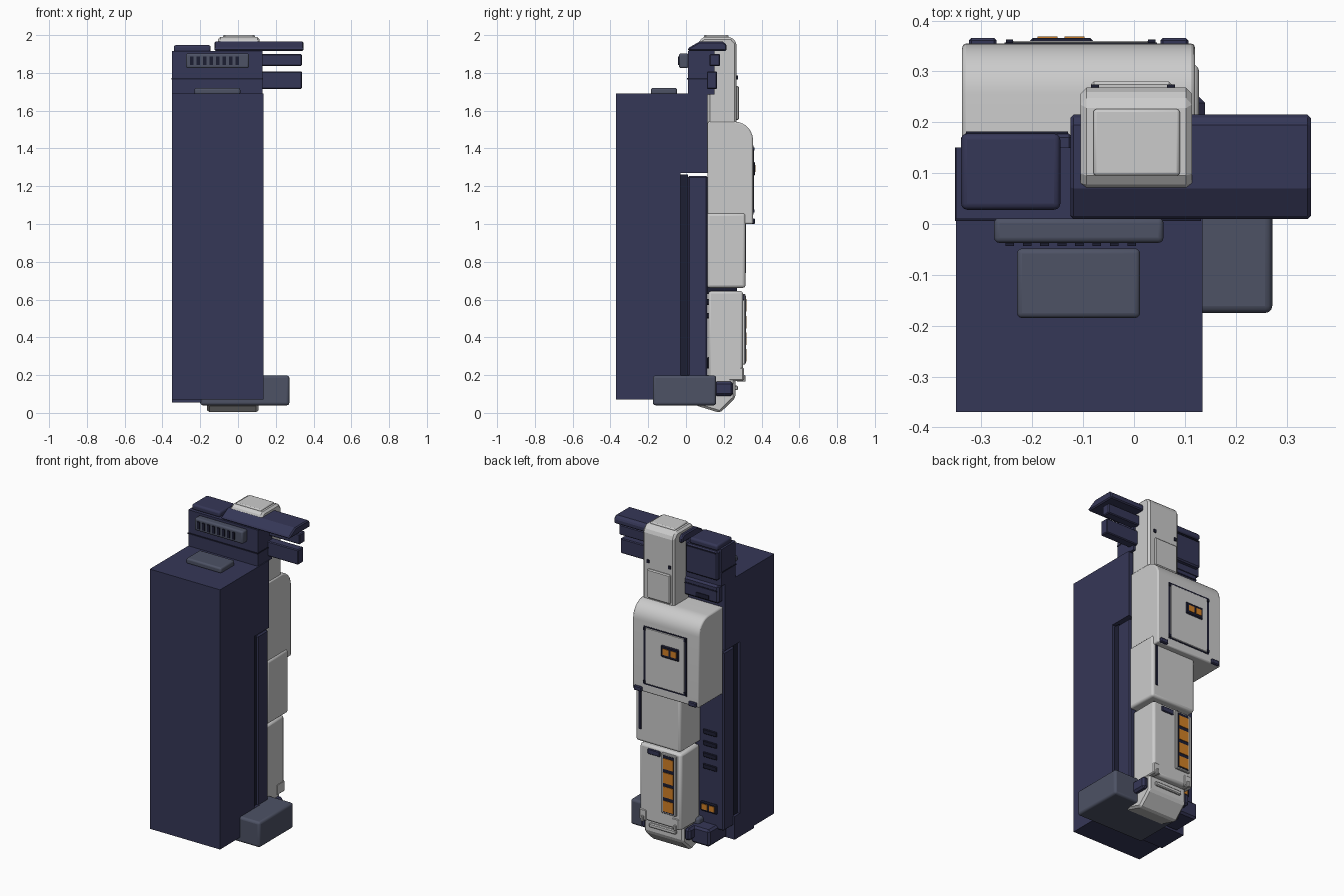
import bpy, math


def material(name, rgb):
    m = bpy.data.materials.new(name)
    m.diffuse_color = (*rgb, 1)
    return m


NAVY = material("navy", (0.036, 0.038, 0.095))
DARK = material("dark_navy", (0.012, 0.013, 0.032))
SLATE = material("slate", (0.075, 0.085, 0.13))
ORANGE = material("orange", (0.65, 0.22, 0.02))
GREY = None


def finish(ob, mat, bevel, seg):
    bpy.context.collection.objects.link(ob)
    if mat:
        ob.data.materials.append(mat)
    if bevel:
        b = ob.modifiers.new("bevel", "BEVEL")
        b.width, b.segments, b.limit_method = bevel, seg, "ANGLE"
        b.angle_limit = math.radians(40)
    if seg > 1:
        bpy.context.view_layer.objects.active = ob
        ob.select_set(True)
        bpy.ops.object.shade_smooth_by_angle(angle=math.radians(35))
        ob.select_set(False)
    return ob


def prism(name, profile, x0, x1, mat=GREY, bevel=0.0, seg=1):
    """Extrude a counter-clockwise (y, z) profile from x0 to x1."""
    n = len(profile)
    verts = [(x, y, z) for x in (x0, x1) for y, z in profile]
    faces = [tuple(reversed(range(n))), tuple(range(n, 2 * n))]
    faces += [(i, (i + 1) % n, n + (i + 1) % n, n + i) for i in range(n)]
    me = bpy.data.meshes.new(name)
    me.from_pydata(verts, [], faces)
    return finish(bpy.data.objects.new(name, me), mat, bevel, seg)


def box(name, x, y, z, mat=GREY, bevel=0.0, seg=1):
    prof = [(y[0], z[0]), (y[1], z[0]), (y[1], z[1]), (y[0], z[1])]
    return prism(name, prof, x[0], x[1], mat, bevel, seg)


# Main cabinet: overhangs at the back above z = 1.27
prism("cabinet", [(-0.37, 0.07), (-0.03, 0.07), (-0.03, 1.27), (0.115, 1.27),
                  (0.115, 1.69), (-0.37, 1.69)], -0.35, 0.135, NAVY)
box("cabinet_base", (-0.35, 0.135), (-0.17, 0.02), (0.055, 0.2), NAVY)
box("recess_spine", (-0.335, 0.12), (-0.03, 0.01), (0.19, 1.262), DARK)
box("back_panel", (-0.34, 0.128), (0.01, 0.115), (0.14, 1.255), NAVY, 0.008)
box("top_pad", (-0.23, 0.012), (-0.185, -0.048), (1.685, 1.72), SLATE, 0.01, 3)

# Back panel slots and lights
for i in range(4):
    z = 0.5 + 0.072 * i
    box("panel_slot", (-0.295, -0.2), (0.11, 0.122), (z, z + 0.03), DARK, 0.004)
box("panel_light_plate", (-0.3, -0.185), (0.11, 0.126), (0.235, 0.295), DARK, 0.006)
for x in (-0.285, -0.235):
    box("panel_light", (x, x + 0.036), (0.12, 0.13), (0.248, 0.282), ORANGE)

# Slate base box and rear base blocks
box("base_box", (-0.2, 0.272), (-0.175, 0.16), (0.04, 0.198), SLATE, 0.014, 3)
box("rear_base_block", (-0.3, -0.17), (0.02, 0.2), (0.06, 0.165), NAVY, 0.012)
for x0, x1 in ((-0.2, -0.16), (0.10, 0.14)):
    box("ankle_block", (x0, x1), (0.15, 0.25), (0.09, 0.165), NAVY, 0.012)

# Head block with front vent
box("head_block", (-0.35, 0.13), (0.01, 0.15), (1.685, 1.915), NAVY)
box("head_groove", (-0.352, 0.132), (0.006, 0.15), (1.765, 1.773), DARK)
box("vent_plate", (-0.275, 0.058), (-0.037, 0.012), (1.825, 1.903), SLATE, 0.01, 3)
for i in range(8):
    x = -0.253 + 0.0343 * i
    box("vent_slit", (x, x + 0.017), (-0.043, -0.03), (1.842, 1.886), DARK)
box("head_cap", (-0.34, -0.145), (0.028, 0.178), (1.91, 1.947), NAVY, 0.012, 3)
box("head_rear_block", (-0.34, -0.12), (0.14, 0.178), (1.725, 1.905), NAVY, 0.008)
box("head_rear_groove", (-0.33, -0.13), (0.14, 0.182), (1.89, 1.898), DARK)
box("lower_rear_block", (-0.335, -0.09), (0.11, 0.16), (1.57, 1.685), NAVY, 0.012)
box("lower_rear_slot", (-0.27, -0.18), (0.15, 0.164), (1.585, 1.61), DARK)
box("lower_rear_seam", (-0.325, -0.1), (0.15, 0.163), (1.645, 1.653), DARK)

# Side arm: chamfered top plate over two thin prongs
prism("arm_plate", [(0.01, 1.917), (0.215, 1.917), (0.215, 1.95), (0.195, 1.965),
                    (0.07, 1.965), (0.01, 1.93)], -0.125, 0.348, NAVY, 0.008)
box("upper_prong", (0.06, 0.338), (0.125, 0.18), (1.836, 1.9), NAVY, 0.005)
box("lower_prong", (0.06, 0.338), (0.11, 0.165), (1.715, 1.808), NAVY, 0.005)

# Neck column with top pad and back hatch
prism("neck", [(0.068, 1.69), (0.115, 1.69), (0.115, 1.5), (0.268, 1.5), (0.268, 1.96),
               (0.24, 1.99), (0.095, 1.99), (0.068, 1.97)], -0.105, 0.114, GREY, 0.012)
box("neck_top_pad", (-0.08, 0.09), (0.095, 0.226), (1.98, 2.0), GREY, 0.006, 2)
box("neck_hatch", (-0.085, 0.075), (0.26, 0.28), (1.55, 1.73), GREY, 0.006)
for x in (-0.085, 0.065):
    box("neck_bolt", (x, x + 0.016), (0.26, 0.274), (1.765, 1.785), DARK)

# Rounded upper pack
arc = [(0.255 + 0.1 * math.cos(a), 1.442 + 0.1 * math.sin(a))
       for a in (math.radians(9 * i) for i in range(11))]
prism("upper_pack", [(0.115, 1.0), (0.355, 1.0)] + arc + [(0.115, 1.542)],
      -0.338, 0.12, GREY, 0.008, 2)

# Hatch frame, with dark side gaps, and its lights
box("hatch_gap", (-0.255, 0.045), (0.35, 0.357), (1.05, 1.415), DARK)
box("hatch", (-0.24, 0.03), (0.35, 0.36), (1.058, 1.407), GREY, 0.003)
for x in (-0.252, 0.028):
    for z in (1.06, 1.39):
        box("hatch_bolt", (x, x + 0.014), (0.35, 0.363), (z, z + 0.016), DARK)
box("hatch_light_plate", (-0.205, -0.08), (0.35, 0.366), (1.255, 1.33), DARK, 0.006)
for x in (-0.19, -0.137):
    box("hatch_light", (x, x + 0.04), (0.36, 0.369), (1.274, 1.312), ORANGE)
for x in (-0.325, 0.052):
    box("pack_foot", (x, x + 0.055), (0.345, 0.366), (1.0, 1.03), NAVY, 0.005)

# Middle pack
box("middle_pack", (-0.182, 0.128), (0.11, 0.315), (0.662, 1.058), GREY, 0.015, 3)
box("middle_slot", (0.088, 0.105), (0.31, 0.318), (0.74, 1.0), DARK)

# Lower pack with orange indicator strip
box("lower_pack", (-0.178, 0.108), (0.118, 0.302), (0.17, 0.645), GREY, 0.014, 2)
box("pack_joint", (-0.15, 0.08), (0.11, 0.27), (0.63, 0.68), DARK)
box("strip_frame", (-0.15, -0.05), (0.295, 0.315), (0.255, 0.63), GREY, 0.004)
box("strip_backing", (-0.138, -0.062), (0.31, 0.317), (0.265, 0.62), DARK)
for i in range(4):
    z = 0.272 + 0.088 * i
    box("strip_light", (-0.134, -0.066), (0.313, 0.32), (z, z + 0.066), ORANGE)
box("pack_tag", (-0.035, 0.05), (0.295, 0.31), (0.595, 0.628), NAVY, 0.004)

# Tapered foot with corner clips and a cross rail
prism("foot", [(0.05, 0.04), (0.18, 0.0), (0.262, 0.08), (0.262, 0.2), (0.05, 0.2)],
      -0.163, 0.108, GREY, 0.012)
for x in (-0.165, 0.06):
    box("corner_clip", (x, x + 0.05), (0.225, 0.306), (0.17, 0.24), GREY, 0.006)
    box("clip_hook", (x + 0.017, x + 0.033), (0.27, 0.315), (0.165, 0.2), GREY, 0.003)
box("foot_rail", (-0.12, 0.065), (0.255, 0.275), (0.12, 0.145), GREY, 0.005)
